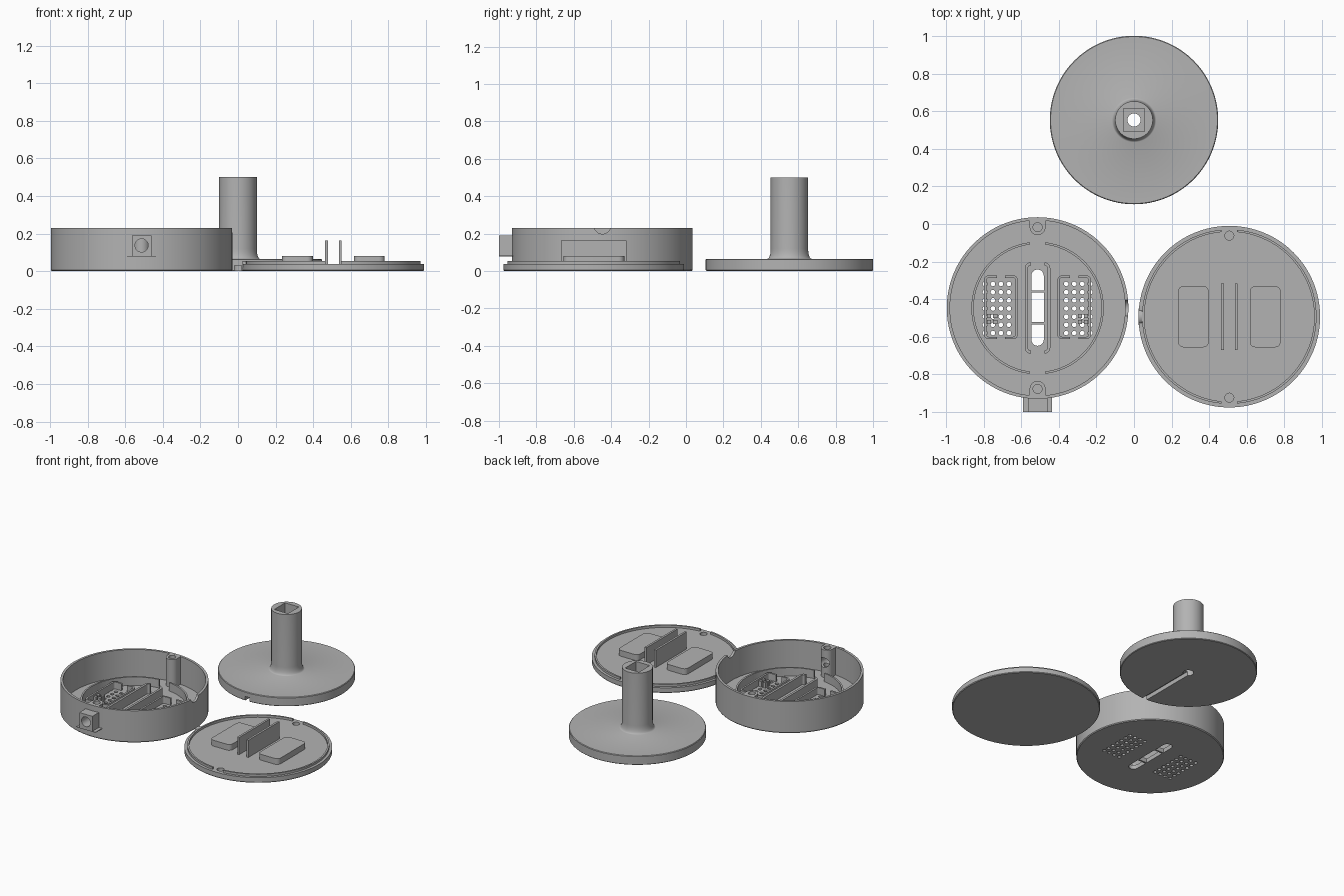
import bpy, bmesh, math
from mathutils import Matrix

if "Cube" in bpy.data.objects:
    bpy.data.objects.remove(bpy.data.objects["Cube"])

grey = bpy.data.materials.new("plain_grey")
grey.diffuse_color = (0.45, 0.45, 0.45, 1)
grey.use_nodes = True
grey.node_tree.nodes["Principled BSDF"].inputs["Base Color"].default_value = grey.diffuse_color


def finish(bm, name, loc=(0, 0, 0)):
    bmesh.ops.recalc_face_normals(bm, faces=bm.faces)
    bmesh.ops.translate(bm, verts=bm.verts, vec=loc)
    me = bpy.data.meshes.new(name)
    bm.to_mesh(me)
    bm.free()
    me.materials.append(grey)
    ob = bpy.data.objects.new(name, me)
    bpy.context.collection.objects.link(ob)
    return ob


def add_prism(bm, pts, z0, z1):
    """Extrude a closed outline from z0 to z1."""
    lo = [bm.verts.new((x, y, z0)) for x, y in pts]
    hi = [bm.verts.new((x, y, z1)) for x, y in pts]
    bm.faces.new(lo[::-1])
    bm.faces.new(hi)
    n = len(pts)
    for i in range(n):
        bm.faces.new((lo[i], lo[(i + 1) % n], hi[(i + 1) % n], hi[i]))


def prisms(name, outlines, z0, z1, loc=(0, 0, 0)):
    bm = bmesh.new()
    for pts in outlines:
        add_prism(bm, pts, z0, z1)
    return finish(bm, name, loc)


def lathe(name, profile, loc, seg=128):
    bm = bmesh.new()
    rings = [[bm.verts.new((r * math.cos(2 * math.pi * i / seg), r * math.sin(2 * math.pi * i / seg), z))
              for i in range(seg)] for r, z in profile]
    for a, b in zip(rings, rings[1:]):
        for i in range(seg):
            j = (i + 1) % seg
            bm.faces.new((a[i], a[j], b[j], b[i]))
    bm.faces.new(rings[0][::-1])
    bm.faces.new(rings[-1])
    return finish(bm, name, loc)


def arc(r, a0, a1, n, cx=0, cy=0):
    return [(cx + r * math.cos(math.radians(a0 + (a1 - a0) * i / n)),
             cy + r * math.sin(math.radians(a0 + (a1 - a0) * i / n))) for i in range(n + 1)]


def circle(r, cx=0, cy=0, n=24):
    return arc(r, 0, 360, n, cx, cy)[:-1]


def rect(x0, x1, y0, y1):
    return [(x0, y0), (x1, y0), (x1, y1), (x0, y1)]


def half_round_rect(w, h, r, gap):
    x, y = w / 2 - r, h / 2 - r
    return [(gap, -h / 2)] + arc(r, -90, 0, 5, x, -y) + arc(r, 0, 90, 5, x, y) + [(gap, h / 2)]


def bracket(cx, cy, w, h, r, t, gap, side):
    """One C-shaped half of a thin rounded-rectangle wall."""
    pts = half_round_rect(w, h, r, gap) + half_round_rect(w - 2 * t, h - 2 * t, r - t, gap)[::-1]
    return [(cx + side * x, cy + y) for x, y in pts]


def ring_half(r0, r1, gap, side):
    """Half of a thin ring, leaving a gap at both ends of the y axis."""
    a, b = (math.degrees(math.acos(gap / r)) for r in (r1, r0))
    return [(side * x, y) for x, y in arc(r1, -a, a, 56) + arc(r0, b, -b, 56)]


def cut(ob, cutter, keep=False):
    m = ob.modifiers.new("cut", 'BOOLEAN')
    m.operation, m.solver, m.object = 'DIFFERENCE', 'EXACT', cutter
    bpy.context.view_layer.objects.active = ob
    bpy.ops.object.modifier_apply(modifier=m.name)
    if not keep:
        bpy.data.objects.remove(cutter)


def rod(name, r, length, axis, loc):
    bm = bmesh.new()
    bmesh.ops.create_cone(bm, cap_ends=True, segments=40, radius1=r, radius2=r, depth=length)
    bmesh.ops.rotate(bm, verts=bm.verts, matrix=Matrix.Rotation(math.pi / 2, 3, axis))
    return finish(bm, name, loc)


# --- Speaker-style case: round tray with grilles and slot ---
C = (-0.513, -0.447, 0)
FLOOR = 0.03
case = lathe("case_shell", [(0.478, 0), (0.483, 0.006), (0.483, 0.23), (0.466, 0.23), (0.466, FLOOR)], C)

holes = []
for s in (-1, 1):
    holes += [circle(0.0125, s * (0.195 + 0.0425 * i), 0.128 - 0.0435 * j, 12)
              for i in range(-1, 3) for j in range(7)]
R = 0.033
holes += [rect(-R, R, -0.075, 0.082),
          [(-R, 0.094)] + [(R, 0.094)] + arc(R, 0, 180, 14, 0, 0.172),
          [(R, -0.087)] + [(-R, -0.087)] + arc(R, 180, 360, 14, 0, -0.168)]
cut(case, prisms("floor_cutter", holes, -0.05, 0.06, C))

# cable notch in the right rim
cut(case, rod("notch_cutter", 0.045, 0.1, 'Y', (-0.035, -0.447, 0.243)))

# front socket, its bottom ledge and screw posts
block = prisms("socket_block", [rect(-0.565, -0.461, -1.0, -0.916)], 0.08, 0.19)
prisms("socket_ledge", [rect(-0.59, -0.436, -1.0, -0.92)], 0.078, 0.082)
posts = []
for s, name in ((1, "rear_post"), (-1, "front_post")):
    pts = [(0.042, 0.47), (-0.042, 0.47)] + arc(0.042, 180, 360, 20, 0, 0.43)
    post = prisms(name, [[(x, s * y) for x, y in pts]], FLOOR - 0.005, 0.2295, C)
    cut(post, prisms("screw_cutter", [circle(0.024, 0, s * 0.43)], 0.05, 0.3, C))
    posts.append(post)
bore = rod("bore_cutter", 0.035, 0.3, 'X', (C[0], -0.95, 0.137))
for ob in (case, block):
    cut(ob, bore, keep=True)
cut(posts[1], bore)

# thin locating walls on the case floor
Z = FLOOR - 0.005
prisms("inner_ring", [ring_half(0.34, 0.352, 0.04, s) for s in (-1, 1)], Z, 0.09, C)
prisms("slot_walls", [bracket(0, 0, 0.135, 0.485, 0.03, 0.016, 0.036, s) for s in (-1, 1)], Z, 0.1, C)
prisms("grille_walls", [bracket(k * 0.195, 0.004, 0.18, 0.34, 0.026, 0.013, 0.022, s)
                        for k in (-1, 1) for s in (-1, 1)], Z, 0.08, C)
prisms("wire_clips", [rect(k * x - 0.011, k * x + 0.011, y - 0.01, y + 0.01)
                      for k in (-1, 1) for x in (0.225, 0.258) for y in (-0.042, -0.074)], Z, 0.07, C)

# --- Lid: stepped disc with lip, pads and fins ---
L = (0.507, -0.493, 0)
TOP = 0.038
lid = lathe("lid_plate", [(0.479, 0), (0.483, 0.005), (0.483, TOP)], L)
cut(lid, prisms("lid_screw_cutter", [circle(0.024, 0, s * 0.431) for s in (-1, 1)], 0.01, 0.1, L))
prisms("lid_lip", [ring_half(0.452, 0.464, 0.042, s) for s in (-1, 1)], TOP - 0.005, 0.054, L)
pads = []
for s in (-1, 1):
    half = half_round_rect(0.164, 0.326, 0.03, 0)[1:-1]
    pads.append([(s * 0.191 + x, y) for x, y in half + [(-x, y) for x, y in half[::-1]]])
prisms("lid_pads", pads, TOP - 0.005, 0.08, L)
prisms("lid_fins", [rect(s * 0.037 - 0.0075, s * 0.037 + 0.0075, -0.176, 0.176) for s in (-1, 1)],
       TOP - 0.005, 0.162, L)
# small rounded plug that closes the cable notch
plug = rod("lid_plug", 0.045, 0.02, 'Y', (0.033, L[1], 0.008))
cut(plug, prisms("plug_cutter", [rect(-0.1, 0.1, -0.6, -0.4)], -0.1, 0.02))

# --- Stand: round base with flared column ---
S = (0, 0.553, 0)
flare = [(0.118 - 0.018 * math.sin(math.radians(a)), 0.12 - 0.055 * math.cos(math.radians(a)))
         for a in range(0, 91, 15)]
stand = lathe("stand", [(0.444, 0), (0.448, 0.004), (0.448, 0.061), (0.444, 0.065)] + flare + [(0.1, 0.5)], S)
cut(stand, prisms("socket_cutter", [rect(-0.055, 0.055, -0.062, 0.062)], 0.1, 0.6, S))
cut(stand, prisms("cable_cutter", [circle(0.035, n=32)], -0.1, 0.2, S))
cut(stand, prisms("groove_cutter", [rect(-0.018, 0.018, -0.5, 0)], -0.1, 0.03, S))

# smooth curved walls, crisp edges
for ob in bpy.context.scene.objects:
    ob.select_set(True)
bpy.context.view_layer.objects.active = stand
bpy.ops.object.shade_smooth_by_angle(angle=math.radians(30))
